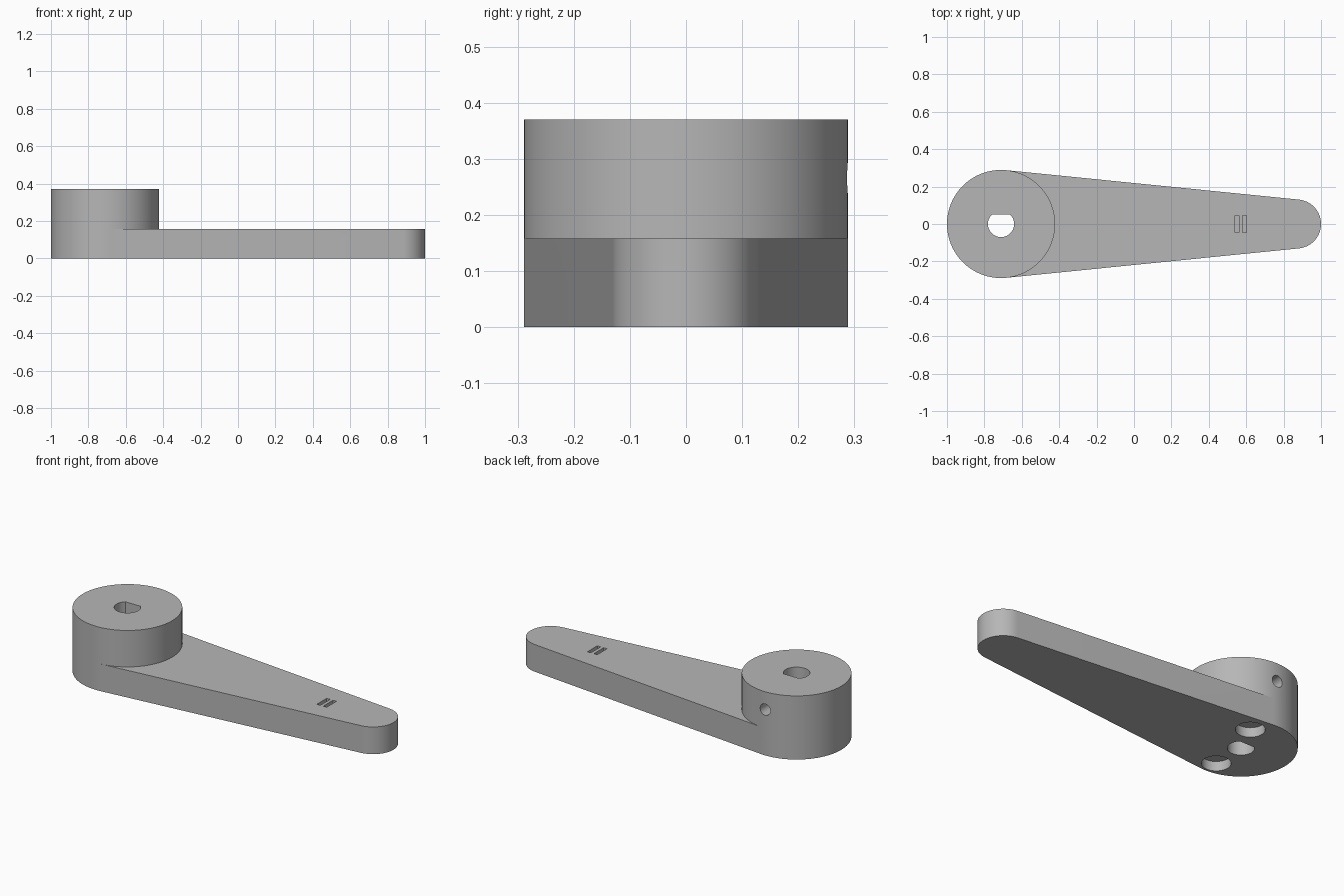
import bpy
import bmesh
from math import sin, cos, pi, asin
from mathutils import Matrix

cube = bpy.data.objects.get("Cube")
if cube:
    bpy.data.objects.remove(cube, do_unlink=True)

HUB_X, HUB_R, HUB_H = -0.711, 0.289, 0.37
TIP_X, TIP_R, ARM_H = 0.869, 0.131, 0.158
TANGENT = pi * 30 / 64      # direction where the arm sides leave the hub

grey = bpy.data.materials.new("plain grey")
grey.use_nodes = True
colour = (0.47, 0.47, 0.47, 1)
grey.diffuse_color = colour
grey.node_tree.nodes["Principled BSDF"].inputs["Base Color"].default_value = colour


def arc(cx, cy, r, start, end, steps):
    return [(cx + r * cos(start + (end - start) * i / steps),
             cy + r * sin(start + (end - start) * i / steps)) for i in range(steps + 1)]


def circle(cx, cy, r, steps):
    return arc(cx, cy, r, 0, 2 * pi, steps)[:-1]


def prism(name, outline, z0, z1, matrix=Matrix()):
    """Extrude a flat outline from z0 to z1."""
    bm = bmesh.new()
    base = bm.faces.new([bm.verts.new((x, y, z0)) for x, y in outline])
    new = bmesh.ops.extrude_face_region(bm, geom=[base])["geom"]
    bmesh.ops.translate(bm, vec=(0, 0, z1 - z0),
                        verts=[v for v in new if isinstance(v, bmesh.types.BMVert)])
    bmesh.ops.recalc_face_normals(bm, faces=bm.faces)
    bm.transform(matrix)
    mesh = bpy.data.meshes.new(name)
    bm.to_mesh(mesh)
    bm.free()
    mesh.materials.append(grey)
    obj = bpy.data.objects.new(name, mesh)
    bpy.context.collection.objects.link(obj)
    return obj


def combine(target, tool, operation):
    """Apply a boolean and remove its tool object."""
    mod = target.modifiers.new(operation, "BOOLEAN")
    mod.operation, mod.solver, mod.object = operation, "EXACT", tool
    bpy.context.view_layer.objects.active = target
    bpy.ops.object.modifier_apply(modifier=mod.name)
    bpy.data.objects.remove(tool, do_unlink=True)


# Round hub and tapered arm with a rounded tip
lever = prism("lever_handle", circle(HUB_X, 0, HUB_R, 128), 0, HUB_H)
roots = [(HUB_X + HUB_R * cos(TANGENT), s * HUB_R * sin(TANGENT)) for s in (1, -1)]
arm = prism("arm", roots + arc(TIP_X, 0, TIP_R, -TANGENT, TANGENT, 60), 0, ARM_H)
combine(lever, arm, "UNION")

# D-shaped shaft bore with its flat towards the back
flat = asin(0.05 / 0.07)
bore = arc(HUB_X, 0, 0.07, pi - flat, 2 * pi + flat, 48)
combine(lever, prism("shaft_bore", bore, -0.1, 0.5), "DIFFERENCE")

# Set screw hole from the back of the hub into the bore
to_back = Matrix.Translation((HUB_X, 0, 0.266)) @ Matrix.Rotation(-pi / 2, 4, "X")
combine(lever, prism("screw_hole", circle(0, 0, 0.033, 32), 0, 0.4, to_back), "DIFFERENCE")

# Two shallow round pockets underneath
for dx, dy in ((0.085, 0.175), (-0.003, -0.2)):
    pocket = prism("pocket", circle(HUB_X + dx, dy, 0.076, 48), -0.1, 0.055)
    combine(lever, pocket, "DIFFERENCE")

# Pair of indicator slots near the tip
for x in (0.55, 0.591):
    slot = [(x - 0.011, -0.045), (x + 0.011, -0.045), (x + 0.011, 0.045), (x - 0.011, 0.045)]
    combine(lever, prism("slot", slot, ARM_H - 0.03, 0.3), "DIFFERENCE")

# Smooth curved walls, crisp edges
bpy.ops.object.select_all(action="DESELECT")
lever.select_set(True)
bpy.context.view_layer.objects.active = lever
bpy.ops.object.shade_smooth_by_angle(angle=pi / 6)
